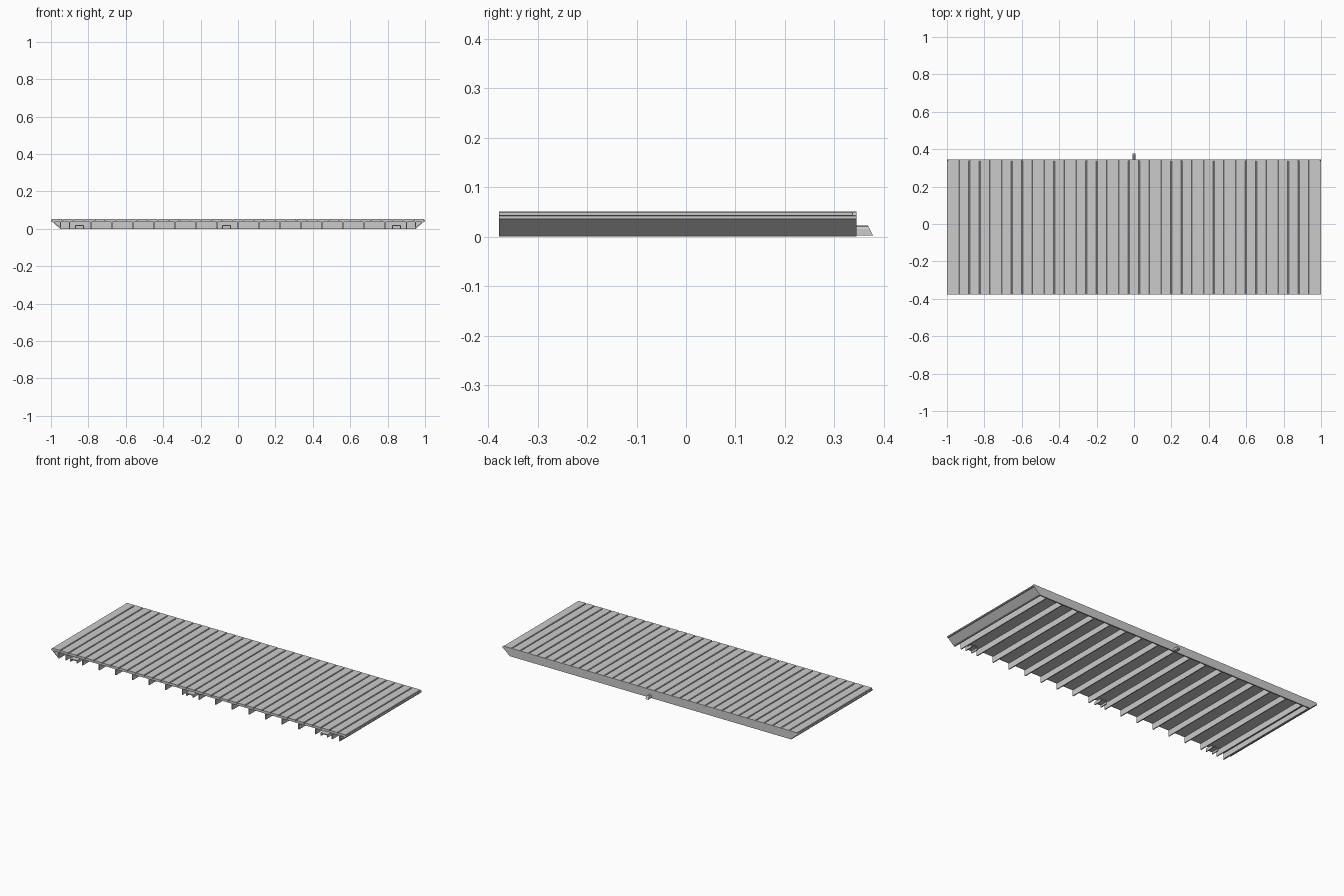
import bpy, bmesh

if "Cube" in bpy.data.objects:
    bpy.data.objects.remove(bpy.data.objects["Cube"])

steel = bpy.data.materials.new("steel_grey")
steel.use_nodes = True
grey = (0.6, 0.6, 0.6, 1)
steel.diffuse_color = grey
steel.node_tree.nodes["Principled BSDF"].inputs["Base Color"].default_value = grey

FRONT, BACK = -0.378, 0.345
DECK_LOW, DECK_TOP, PLANK_TOP = 0.036, 0.044, 0.051
RIB_STEP = 0.1125


def prism(name, profile, start, end, axis="y"):
    """Extrude a closed profile, given as (x, z) along y or (y, z) along x."""
    bm = bmesh.new()

    def ring(d):
        return [bm.verts.new((a, d, b) if axis == "y" else (d, a, b)) for a, b in profile]

    first, last = ring(start), ring(end)
    bm.faces.new(first)
    bm.faces.new(last[::-1])
    n = len(profile)
    for i in range(n):
        j = (i + 1) % n
        bm.faces.new((first[j], first[i], last[i], last[j]))
    bmesh.ops.recalc_face_normals(bm, faces=bm.faces)
    mesh = bpy.data.meshes.new(name)
    bm.to_mesh(mesh)
    bm.free()
    mesh.materials.append(steel)
    obj = bpy.data.objects.new(name, mesh)
    bpy.context.collection.objects.link(obj)
    return obj


def box(name, x0, x1, y0, y1, z0, z1):
    return prism(name, [(x0, z0), (x1, z0), (x1, z1), (x0, z1)], y0, y1)


# Deck plate
box("deck_plate", -0.998, 0.998, FRONT, BACK, DECK_LOW, DECK_TOP)

# Raised planks with narrow chamfered grooves between them
count = 35
pitch = 1.99 / count
for i in range(count):
    x = (i - (count - 1) / 2) * pitch
    w = pitch / 2 - 0.002
    prism("plank", [(x - w, DECK_TOP), (x + w, DECK_TOP), (x + w, PLANK_TOP - 0.002),
                    (x + w - 0.002, PLANK_TOP), (x - w + 0.002, PLANK_TOP),
                    (x - w, PLANK_TOP - 0.002)], FRONT, BACK)

# Cross ribs under the deck
for i in range(-8, 9):
    x = i * RIB_STEP
    box("rib", x - 0.003, x + 0.003, FRONT, BACK, 0, DECK_LOW)

# Sloping end plates and the outermost ribs
for s in (-1, 1):
    prism("end_slope", [(s * 0.95, 0), (s, 0.043), (s * 0.99, 0.043), (s * 0.943, 0)],
          FRONT, BACK)
    box("end_rib", s * 0.95 - 0.003, s * 0.95 + 0.003, FRONT, BACK, 0, DECK_LOW)

# Back wall
prism("back_wall", [(-0.95, 0), (0.95, 0), (1, 0.043), (0.995, 0.05), (-0.995, 0.05), (-1, 0.043)],
      BACK - 0.008, BACK)

# Coupling pin on the back, rounded on top with a slanted tip
pin = prism("coupling_pin", [(-0.009, 0.002), (0.009, 0.002), (0.009, 0.015), (0.006, 0.02),
                             (0, 0.022), (-0.006, 0.02), (-0.009, 0.015)], BACK - 0.005, 0.378)
for v in pin.data.vertices:
    if v.co.y > BACK:
        v.co.y -= (v.co.z - 0.002) * 0.5

# Sockets along the front edge
for x in (-0.847, -0.062, 0.847):
    prism("socket", [(x - 0.024, 0.002), (x - 0.018, 0.002), (x - 0.018, 0.014), (x + 0.018, 0.014),
                     (x + 0.018, 0.002), (x + 0.024, 0.002), (x + 0.024, 0.02), (x - 0.024, 0.02)],
          FRONT, FRONT + 0.05)
